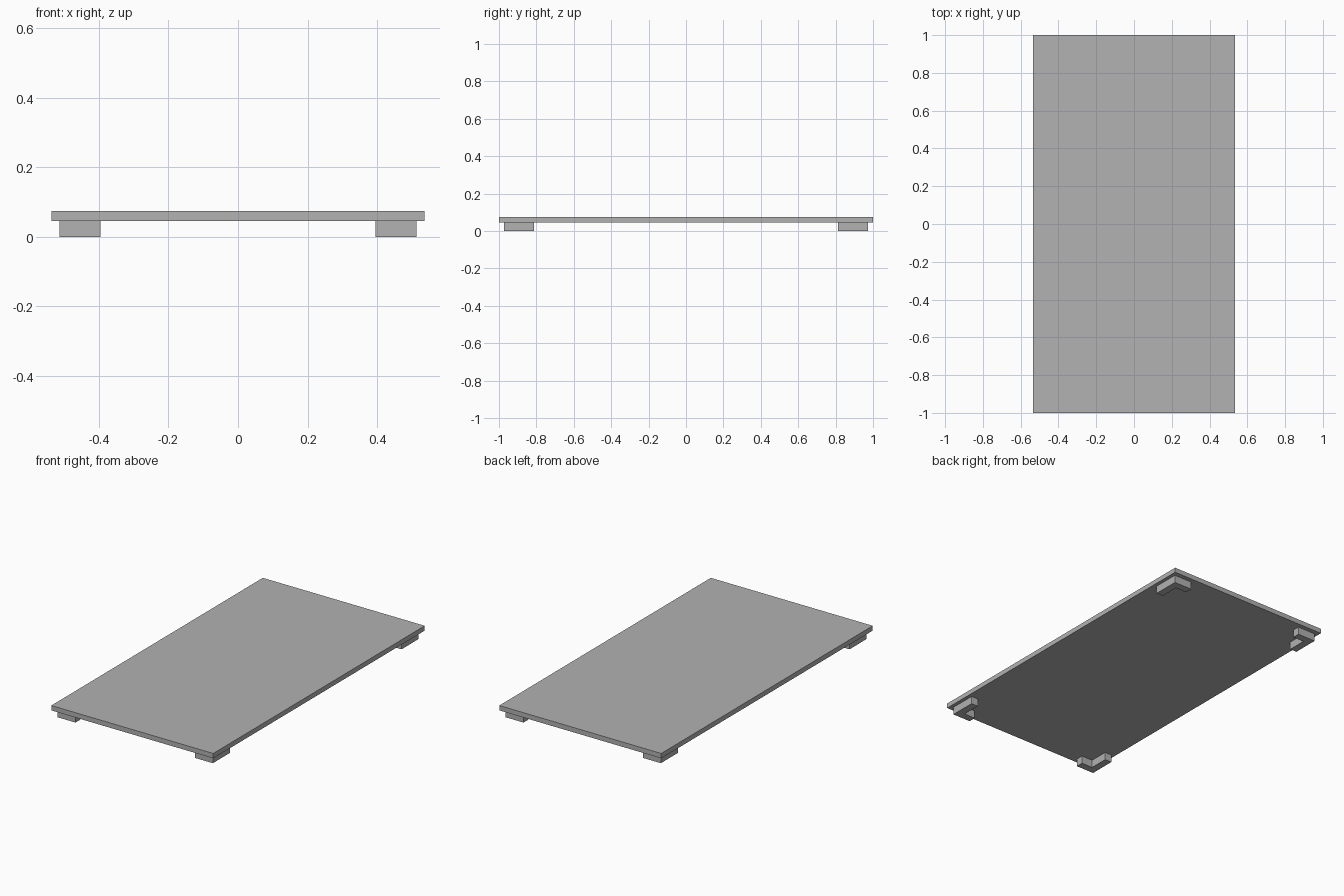
import bpy
import bmesh

if "Cube" in bpy.data.objects:
    bpy.data.objects.remove(bpy.data.objects["Cube"], do_unlink=True)

# Single flat grey
grey = bpy.data.materials.new("plain_grey")
grey.use_nodes = True
colour = (0.445, 0.445, 0.445, 1)
grey.diffuse_color = colour
grey.node_tree.nodes["Principled BSDF"].inputs["Base Color"].default_value = colour

HALF_X, HALF_Y = 0.536, 1.0       # panel half size
FOOT_TOP, PANEL_TOP = 0.046, 0.075
FOOT_X, FOOT_Y = 0.514, 0.972     # outer corner of each foot
ARM_X, ARM_Y, THICK = 0.119, 0.16, 0.045


def prism(name, outline, z0, z1):
    """Extrude a flat outline from z0 up to z1."""
    bm = bmesh.new()
    base = bm.faces.new([bm.verts.new((x, y, z0)) for x, y in outline])
    top = bmesh.ops.extrude_face_region(bm, geom=[base])["geom"]
    moved = [v for v in top if isinstance(v, bmesh.types.BMVert)]
    bmesh.ops.translate(bm, verts=moved, vec=(0, 0, z1 - z0))
    bmesh.ops.recalc_face_normals(bm, faces=bm.faces)
    mesh = bpy.data.meshes.new(name)
    bm.to_mesh(mesh)
    bm.free()
    mesh.materials.append(grey)
    obj = bpy.data.objects.new(name, mesh)
    bpy.context.collection.objects.link(obj)
    return obj


# Flat top panel
prism("top_panel", [(-HALF_X, -HALF_Y), (HALF_X, -HALF_Y),
                    (HALF_X, HALF_Y), (-HALF_X, HALF_Y)], FOOT_TOP, PANEL_TOP)

# L-shaped foot under each corner
corner = [(0, 0), (ARM_X, 0), (ARM_X, THICK),
          (THICK, THICK), (THICK, ARM_Y), (0, ARM_Y)]
for sx, side in ((1, "left"), (-1, "right")):
    for sy, end in ((-1, "front"), (1, "back")):
        outline = [(sx * (FOOT_X - x), sy * (FOOT_Y - y)) for x, y in corner]
        prism(f"{end}_{side}_foot", outline, 0, FOOT_TOP)
